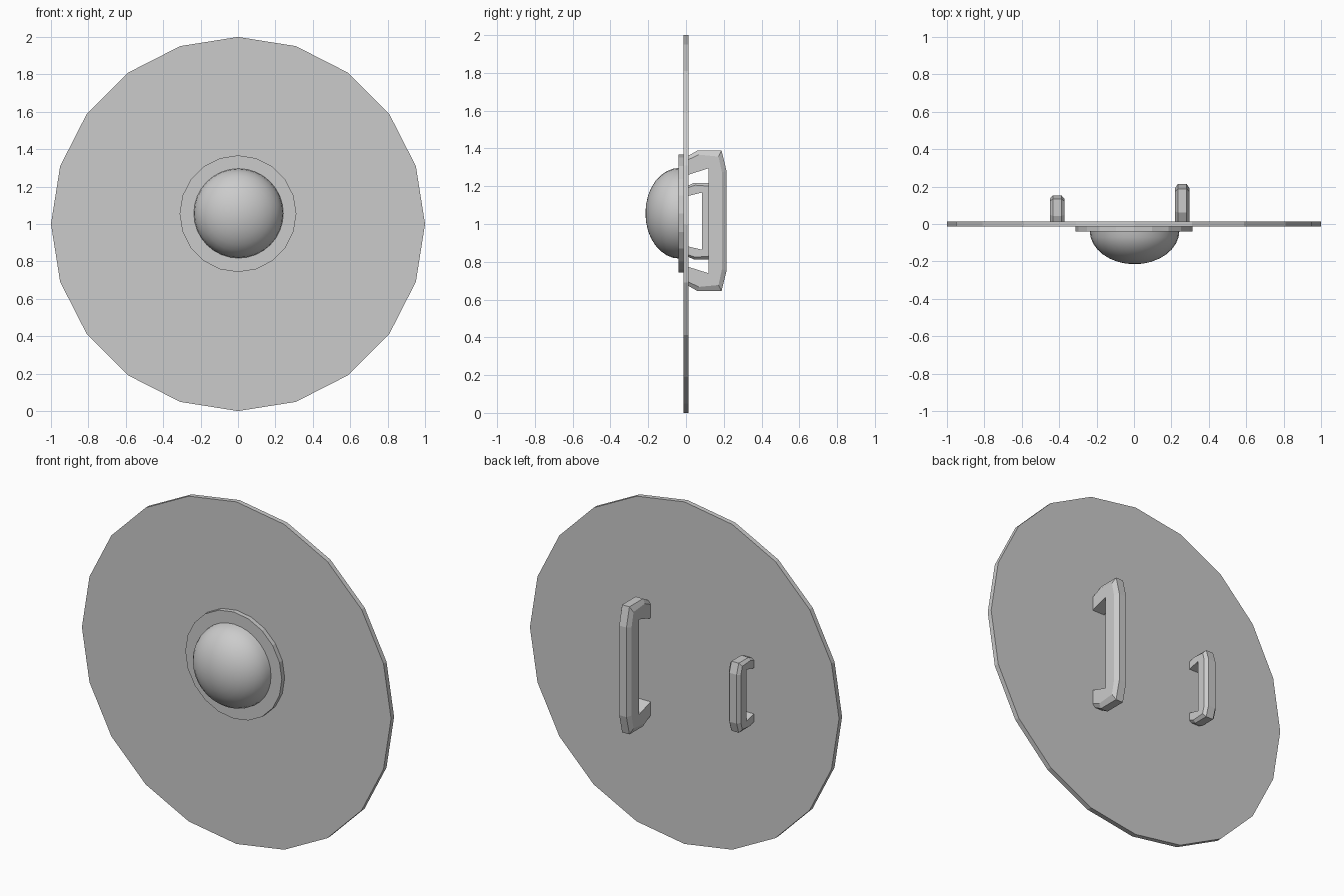
import bpy, bmesh, math
from mathutils import Matrix, Vector

if "Cube" in bpy.data.objects:
    bpy.data.objects.remove(bpy.data.objects["Cube"])

ROT = Matrix.Rotation(math.radians(90), 4, 'X')


def add_object(name, bm):
    bmesh.ops.recalc_face_normals(bm, faces=bm.faces)
    mesh = bpy.data.meshes.new(name)
    bm.to_mesh(mesh)
    bm.free()
    obj = bpy.data.objects.new(name, mesh)
    bpy.context.collection.objects.link(obj)
    return obj


def disc(name, radius, z, y0, y1, sides=20):
    bm = bmesh.new()
    bmesh.ops.create_cone(bm, cap_ends=True, segments=sides, radius1=radius,
                          radius2=radius, depth=y1 - y0)
    # put a corner of the polygon on the x axis
    first = bm.verts[:][0].co
    turn = Matrix.Rotation(-math.atan2(first.y, first.x), 4, 'Z')
    bm.transform(Matrix.Translation((0, (y0 + y1) / 2, z)) @ ROT @ turn)
    # stretch exactly onto the radius is not needed: corners fall on both axes
    return add_object(name, bm)


def dome(name, centre, radius, depth):
    bm = bmesh.new()
    bmesh.ops.create_uvsphere(bm, u_segments=32, v_segments=16, radius=1)
    bmesh.ops.bisect_plane(bm, geom=bm.verts[:] + bm.edges[:] + bm.faces[:],
                           plane_co=(0, 0, 0), plane_no=(0, 0, -1),
                           clear_outer=True, dist=1e-4)
    bm.transform(Matrix.Translation(centre) @ ROT
                 @ Matrix.Diagonal((radius, radius, depth, 1)))
    obj = add_object(name, bm)
    obj.data.shade_smooth()
    return obj


# Upper half of a grip: (y, z) of inner edge, side edge and chamfered outer edge
STATIONS = [
    ((0.000, 0.240), (0.000, 0.318), (0.000, 0.337)),
    ((0.120, 0.278), (0.068, 0.350), (0.062, 0.373)),
    ((0.120, 0.278), (0.172, 0.340), (0.188, 0.373)),
    ((0.120, 0.278), (0.190, 0.258), (0.215, 0.262)),
]


def handle(name, x, z, half_width, y_scale, z_scale):
    bm = bmesh.new()
    lower = [[(y, -h) for y, h in s] for s in reversed(STATIONS)]
    rings = []
    for inner, side, outer in STATIONS + lower:
        w, n = half_width, half_width * 0.6
        section = [(-w, inner), (-w, side), (-n, outer),
                   (n, outer), (w, side), (w, inner)]
        rings.append([bm.verts.new((x + dx, p[0] * y_scale, z + p[1] * z_scale))
                      for dx, p in section])
    for a, b in zip(rings, rings[1:]):
        for i in range(6):
            j = (i + 1) % 6
            bm.faces.new((a[i], a[j], b[j], b[i]))
    bm.faces.new(rings[0])
    bm.faces.new(rings[-1])
    bmesh.ops.remove_doubles(bm, verts=bm.verts, dist=1e-5)
    return add_object(name, bm)


# Shield plate and the collar under the boss
disc("shield_plate", 1.0, 1.0, -0.014, 0.014)
disc("boss_collar", 0.312, 1.055, -0.041, -0.010)

# Smooth domed boss on the front
dome("shield_boss", Vector((0.003, -0.035, 1.057)), 0.24, 0.18)

# Large and small grips on the back
handle("large_grip", 0.258, 1.017, 0.039, 1.0, 1.0)
handle("small_grip", -0.411, 1.015, 0.039, 0.71, 0.545)
